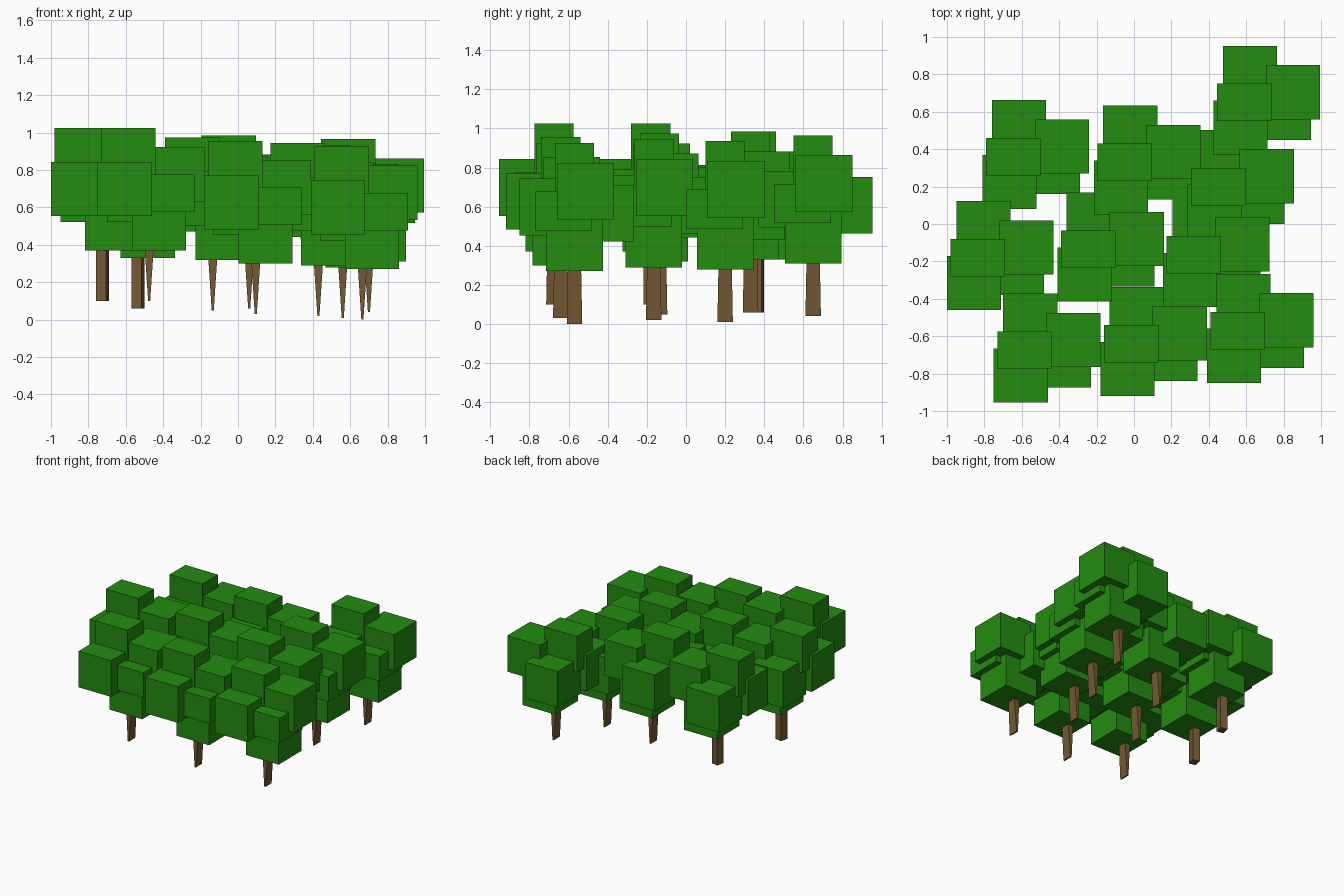
import bpy
import bmesh
from math import radians
from mathutils import Matrix, Vector

cube = bpy.data.objects.get("Cube")
if cube:
    bpy.data.objects.remove(cube, do_unlink=True)


def make_material(name, rgb):
    mat = bpy.data.materials.new(name)
    mat.use_nodes = True
    mat.diffuse_color = (*rgb, 1)
    mat.node_tree.nodes["Principled BSDF"].inputs["Base Color"].default_value = (*rgb, 1)
    return mat


LEAF = make_material("leaf green", (0.017, 0.265, 0.005))
BARK = make_material("bark brown", (0.175, 0.1, 0.034))


def add_box(bm, centre, size):
    matrix = Matrix.Translation(centre) @ Matrix.Diagonal((*size, 1))
    return bmesh.ops.create_cube(bm, size=1, matrix=matrix)["verts"]


def finish(bm, name, mat, location):
    mesh = bpy.data.meshes.new(name)
    bm.to_mesh(mesh)
    bm.free()
    mesh.materials.append(mat)
    obj = bpy.data.objects.new(name, mesh)
    obj.location = location
    bpy.context.collection.objects.link(obj)
    return obj


# Leaf blocks of one tree: centre relative to the trunk foot, and size
W, N = 0.29, 0.20
BLOCKS = [
    ((0.052, 0.0, 0.415), (W, W, W)),       # base block
    ((0.10, -0.055, 0.577), (W, W, N)),     # flat front block
    ((0.15, 0.055, 0.678), (W, W, W)),      # left block
    ((-0.13, -0.135, 0.598), (W, W, W)),    # front right block
    ((-0.11, 0.0, 0.78), (W, N, W)),        # top block
    ((-0.08, 0.158, 0.567), (W, W, W)),     # back block
]


def add_crown(foot, index):
    bm = bmesh.new()
    for centre, size in BLOCKS:
        add_box(bm, centre, size)
    finish(bm, f"leaf_crown_{index}", LEAF, foot)


def add_trunk(foot, index, wedge):
    bm = bmesh.new()
    verts = add_box(bm, (0, 0, 0.17), (0.056, 0.066, 0.34))
    if wedge:
        # Pinch the foot to a thin edge
        for v in verts:
            if v.co.z < 0.1:
                v.co.x *= 0.2
                v.co.y *= 1.2
    obj = finish(bm, f"trunk_{index}", BARK, foot)
    if not wedge:
        obj.rotation_euler.z = radians(-13)


# Trunk feet, and whether the trunk narrows to a wedge
TREES = [
    ((-0.475, -0.675, 0.10), True),
    ((0.095, -0.64, 0.03), True),
    ((0.665, -0.57, 0.0), True),
    ((-0.725, -0.18, 0.10), False),
    ((-0.135, -0.135, 0.05), True),
    ((0.43, -0.165, 0.02), True),
    ((-0.535, 0.36, 0.06), False),
    ((0.06, 0.33, 0.06), True),
    ((0.56, 0.20, 0.01), True),
    ((0.70, 0.65, 0.04), True),
]
for i, (foot, wedge) in enumerate(TREES, 1):
    add_crown(Vector(foot), i)
    add_trunk(Vector(foot), i, wedge)
